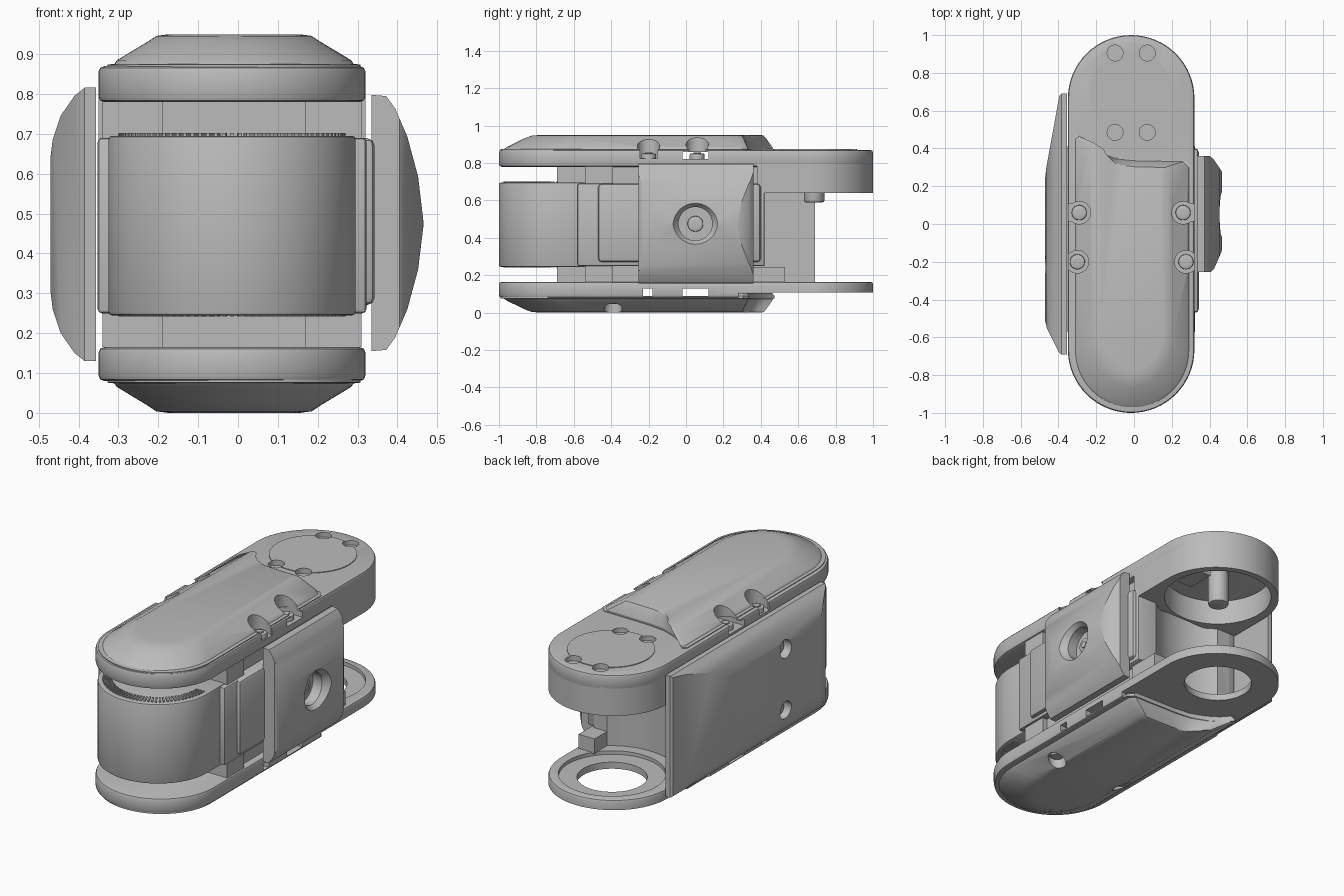
import bpy, bmesh, math
from mathutils import Matrix, Vector

old = bpy.data.objects.get("Cube")
if old:
    bpy.data.objects.remove(old, do_unlink=True)

grey = bpy.data.materials.new("plain grey")
grey.use_nodes = True
grey.diffuse_color = (0.5, 0.5, 0.5, 1)
grey.node_tree.nodes["Principled BSDF"].inputs["Base Color"].default_value = (0.5, 0.5, 0.5, 1)

CX, R, END = -0.015, 0.335, 0.665      # link axis, end radius, end centre
MID = 0.475                            # mirror height
parts, helpers = [], []


def flip(z):
    return 2 * MID - z


def apply(ob, mod):
    bpy.context.view_layer.objects.active = ob
    bpy.ops.object.modifier_apply(modifier=mod.name)


def finish(name, bm, bevel=0.0, cutter=False):
    bmesh.ops.recalc_face_normals(bm, faces=bm.faces)
    me = bpy.data.meshes.new(name)
    bm.to_mesh(me)
    bm.free()
    me.materials.append(grey)
    ob = bpy.data.objects.new(name, me)
    bpy.context.collection.objects.link(ob)
    if bevel:
        mod = ob.modifiers.new("edge", 'BEVEL')
        mod.width, mod.segments, mod.angle_limit = bevel, 2, math.radians(35)
        apply(ob, mod)
    ob.hide_render = cutter
    (helpers if cutter else parts).append(ob)
    return ob


def loft(name, rings, **kw):
    bm = bmesh.new()
    loops = [[bm.verts.new(p) for p in ring] for ring in rings]
    n = len(loops[0])
    for a, b in zip(loops, loops[1:]):
        for i in range(n):
            bm.faces.new((a[i], a[(i + 1) % n], b[(i + 1) % n], b[i]))
    bm.faces.new(loops[0])
    bm.faces.new(loops[-1])
    return finish(name, bm, **kw)


def prism(name, pts, lo, hi, axis='Z', **kw):
    def place(a, b, c):
        return (a, b, c) if axis == 'Z' else (a, c, b)
    return loft(name, [[place(a, b, c) for a, b in pts] for c in (lo, hi)], **kw)


def box(name, x0, x1, y0, y1, z0, z1, **kw):
    return prism(name, [(x0, y0), (x1, y0), (x1, y1), (x0, y1)], z0, z1, **kw)


def cyl(name, p, q, r, r2=None, n=40, **kw):
    p, q = Vector(p), Vector(q)
    bm = bmesh.new()
    rot = (q - p).to_track_quat('Z', 'Y').to_matrix().to_4x4()
    bmesh.ops.create_cone(bm, cap_ends=True, segments=n, radius1=r, radius2=r if r2 is None else r2,
                          depth=(q - p).length, matrix=Matrix.Translation((p + q) / 2) @ rot)
    return finish(name, bm, **kw)


def pin(name, x, y, z0, z1, r, **kw):
    return cyl(name, (x, y, z0), (x, y, z1), r, **kw)


def cut(ob, tools, op='DIFFERENCE'):
    for t in tools:
        mod = ob.modifiers.new("cut", 'BOOLEAN')
        mod.object, mod.operation, mod.solver = t, op, 'EXACT'
        apply(ob, mod)


def arc(cx, cy, r, a0, a1, n=32):
    angs = [math.radians(a0 + (a1 - a0) * i / n) for i in range(n + 1)]
    return [(cx + r * math.cos(a), cy + r * math.sin(a)) for a in angs]


front = arc(CX, -END, R, 180, 360)
back = arc(CX, END, R, 0, 180)

# Upper and lower plates
upper_plate = prism("upper_plate", front + back, 0.78, 0.87, bevel=0.014)
lower_plate = prism("lower_plate", front + back, 0.08, 0.165, bevel=0.014)

# Domed covers, the lower one mirrored
edge = arc(-0.01, -0.67, 0.30, 180, 360) + [(0.29, 0.30), (0.26, 0.33), (0.0, 0.335), (-0.1, 0.345),
                                          (-0.19, 0.38), (-0.25, 0.42), (-0.29, 0.465), (-0.31, 0.45)]
steps = [(1, 0.99, 0.845), (1.06, 1.02, 0.86), (1.06, 1.02, 0.874), (1, 1, 0.876), (0.98, 0.99, 0.885),
         (0.72, 0.9, 0.932), (0.65, 0.865, 0.946), (0.55, 0.82, 0.95)]


def cover(name, height):
    return loft(name, [[(-0.01 + (x + 0.01) * sx, 0.1 + (y - 0.1) * sy, height(z)) for x, y in edge]
                       for sx, sy, z in steps])


upper_cover = cover("upper_cover", lambda z: z)
lower_cover = cover("lower_cover", flip)

# Screw notches along the upper cover
notches = []
for x, y in ((0.26, 0.06), (-0.29, 0.06), (0.275, -0.2), (-0.3, -0.2)):
    out = math.copysign(0.12, x)
    notches.append(pin("notch", x, y, 0.825, 1, 0.06, cutter=True))
    notches.append(box("notch_mouth", min(x, x + out), max(x, x + out), y - 0.045, y + 0.045,
                       0.825, 1, cutter=True))
    pin("notch_screw", x, y, 0.80, 0.85, 0.04, n=24, bevel=0.006)
    pin("notch_screw_tip", x, y, 0.84, 0.857, 0.02, n=6)
slot = box("slot", -0.5, 0.5, -0.02, 0.12, 0.822, 0.86, cutter=True)
cut(upper_plate, notches + [slot])
cut(upper_cover, notches + [slot])

# Slots and screw holes of the underside
low_slot = box("low_slot", -0.5, 0.5, -0.02, 0.12, 0.09, 0.128, cutter=True)
small_slot = box("small_slot", -0.5, 0.5, -0.23, -0.18, 0.09, 0.128, cutter=True)
low_holes = [pin("low_hole", x, -0.39, -0.1, 0.06, 0.048, cutter=True) for x in (0.21, -0.24)]
cut(lower_cover, [low_slot, small_slot] + low_holes)
for x in (0.21, -0.24):
    pin("low_screw", x, -0.39, 0.045, 0.07, 0.032, n=24)

# Rear ring of the lower plate
cut(lower_plate, [
    low_slot, small_slot,
    box("underside_recess", -0.5, 0.5, 0.28, 1.1, 0, 0.108, cutter=True),
    pin("ring_hole", CX, 0.68, 0, 0.3, 0.18, n=64, cutter=True),
    pin("ring_step", CX, 0.68, 0.145, 0.3, 0.275, n=64, cutter=True)])

# Rear joint housing, open below
housing = prism("joint_housing", [(CX - R, 0.38), (CX + R, 0.38)] + back, 0.64, 0.80)
cut(housing, [pin("cavity", CX, 0.68, 0.5, 0.785, 0.285, n=64, cutter=True)])
pin("joint_pin", CX, 0.685, 0.59, 0.82, 0.055, bevel=0.01)
box("joint_stop", 0.12, 0.22, 0.62, 0.78, 0.68, 0.79)

# Round cap on the joint with four holes
cap = pin("joint_cap", CX, 0.69, 0.86, 0.874, 0.225, n=64)
cap_holes = [pin("cap_hole", x, y, 0.845, 1, 0.042, cutter=True)
             for x in (-0.1, 0.07) for y in (0.485, 0.905)]
cut(cap, cap_holes)
cut(upper_plate, cap_holes)

# Front motor drum with ticked rims
prism("motor_drum", arc(CX, -0.69, 0.31, 180, 360, 48) + [(CX + 0.31, -0.5), (CX - 0.31, -0.5)],
      0.245, 0.695, bevel=0.008)
for level in (0.696, flip(0.702)):
    bm = bmesh.new()
    for i in range(45):
        spin = Matrix.Rotation(math.pi * (1 + i / 44), 4, 'Z')
        bmesh.ops.create_cube(bm, size=1, matrix=Matrix.Translation((CX, -0.69, level)) @ spin
                              @ Matrix.Translation((0.26, 0, 0)) @ Matrix.Diagonal((0.05, 0.009, 0.012, 1)))
    finish("drum_ticks", bm)

# Central body between the plates
clearance = pin("clearance", CX, 0.69, 0, 0.9, 0.345, n=64, cutter=True)
body = box("body", -0.352, 0.322, -0.58, 0.42, 0.25, 0.69, bevel=0.01)
core = box("body_core", -0.31, 0.28, -0.40, 0.42, 0.15, 0.79)
cut(body, [clearance])
cut(core, [clearance])
for x0, x1 in ((-0.34, -0.19), (0.17, 0.31)):
    for z in (0.165, 0.685):
        box("body_post", x0, x1, -0.54, -0.39, z, z + 0.1)
box("body_foot", 0.2, 0.3, 0.34, 0.53, 0.16, 0.245)

# Bracket panel and thumb pad on the +x side
box("bracket_panel", 0.28, 0.343, -0.47, 0.40, 0.27, 0.69, bevel=0.02)
bow = [(0.335, 0.155), (0.372, 0.158), (0.395, 0.19), (0.425, 0.26), (0.452, 0.36), (0.466, 0.475)]
bow += [(x, 0.953 - z) for x, z in reversed(bow[:-1])]
pad = prism("left_pad", bow, -0.26, 0.36, axis='Y')
cut(pad, [prism("pad_plan", [(0.3, -0.255), (0.405, -0.255), (0.425, -0.235), (0.462, -0.15), (0.47, -0.12),
                             (0.47, 0.25), (0.464, 0.28), (0.42, 0.345), (0.40, 0.36), (0.3, 0.36)],
                0.1, 0.9, cutter=True)], 'INTERSECT')
cut(pad, [cyl("pad_bore", (0.37, 0.05, MID), (0.6, 0.05, MID), 0.09, cutter=True),
          cyl("pad_flare", (0.42, 0.05, MID), (0.48, 0.05, MID), 0.085, 0.13, cutter=True)])
cyl("pad_screw", (0.36, 0.05, MID), (0.39, 0.05, MID), 0.042, n=24, bevel=0.005)
cyl("pad_screw_tip", (0.38, 0.05, MID), (0.396, 0.05, MID), 0.02, n=6)

# Long side cover on the -x side
side = [(-0.356, 0.13), (-0.385, 0.13), (-0.41, 0.15), (-0.445, 0.2), (-0.465, 0.26), (-0.47, 0.30)]
side += [(x, 0.946 - z) for x, z in reversed(side)]
side_cover = prism("right_side_cover", side, -0.69, 0.69, axis='Y')
cut(side_cover, [prism("side_plan", [(-0.3, -0.69), (-0.385, -0.69), (-0.40, -0.675), (-0.462, -0.55),
                                     (-0.471, -0.51), (-0.471, 0.24), (-0.464, 0.30), (-0.395, 0.68),
                                     (-0.38, 0.692), (-0.3, 0.692)], 0, 1, cutter=True)], 'INTERSECT')
for z in (0.30, 0.645):
    cut(side_cover, [cyl("side_hole", (-0.42, -0.22, z), (-0.6, -0.22, z), 0.05, cutter=True)])
    cyl("side_screw", (-0.41, -0.22, z), (-0.435, -0.22, z), 0.032, n=24)

# Remove cutters and shade
for h in helpers:
    bpy.data.objects.remove(h, do_unlink=True)
for ob in bpy.context.view_layer.objects:
    ob.select_set(ob in parts)
bpy.context.view_layer.objects.active = parts[0]
bpy.ops.object.shade_smooth_by_angle(angle=math.radians(28))
